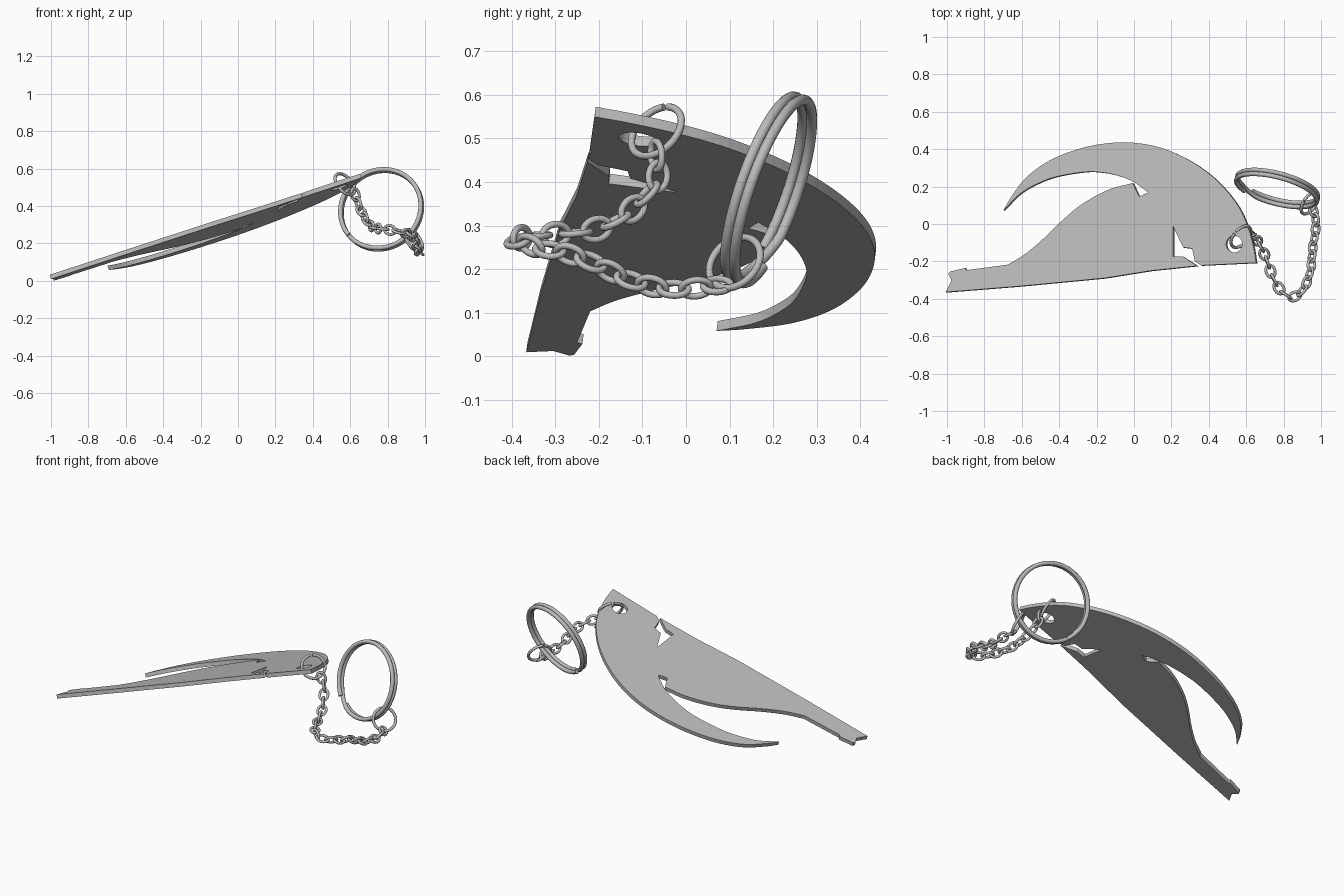
import bpy, bmesh, math
from mathutils import Vector

if "Cube" in bpy.data.objects:
    bpy.data.objects.remove(bpy.data.objects["Cube"])

metal = bpy.data.materials.new("brushed_grey_metal")
metal.diffuse_color = (0.5, 0.5, 0.5, 1)
metal.use_nodes = True
metal.node_tree.nodes["Principled BSDF"].inputs["Base Color"].default_value = metal.diffuse_color


def smooth_path(pts, n=6):
    """Catmull-Rom through the points (2D or 3D)."""
    p = [Vector(q) for q in pts]
    p = [2 * p[0] - p[1]] + p + [2 * p[-1] - p[-2]]
    out = []
    for i in range(1, len(p) - 2):
        a, b, c, d = p[i - 1:i + 3]
        for k in range(n):
            t = k / n
            out.append(0.5 * (2 * b + (c - a) * t + (2 * a - 5 * b + 4 * c - d) * t * t
                              + (3 * b - a - 3 * c + d) * t ** 3))
    return out + [p[-2]]


def curve_mesh(name, splines, dims='3D', bevel=0.0, extrude=0.0):
    """Build a mesh object from (points, cyclic) polylines."""
    cu = bpy.data.curves.new(name + "_curve", 'CURVE')
    cu.dimensions = dims
    cu.fill_mode = 'BOTH' if dims == '2D' else 'FULL'
    cu.bevel_depth, cu.bevel_resolution, cu.extrude = bevel, 3, extrude
    cu.use_fill_caps = bevel > 0
    for pts, cyclic in splines:
        s = cu.splines.new('POLY')
        s.points.add(len(pts) - 1)
        for sp, q in zip(s.points, pts):
            sp.co = (q[0], q[1], q[2] if len(q) > 2 else 0, 1)
        s.use_cyclic_u = cyclic
    tmp = bpy.data.objects.new(name + "_tmp", cu)
    bpy.context.collection.objects.link(tmp)
    dg = bpy.context.evaluated_depsgraph_get()
    me = bpy.data.meshes.new_from_object(tmp.evaluated_get(dg))
    bpy.data.objects.remove(tmp)
    bpy.data.curves.remove(cu)
    me.name = name
    me.materials.clear()
    me.materials.append(metal)
    for f in me.polygons:
        f.use_smooth = dims == '3D'
    ob = bpy.data.objects.new(name, me)
    bpy.context.collection.objects.link(ob)
    return ob


# Bird-shaped plate: outline seen from above
back = smooth_path([(0.66, -0.21), (0.645, -0.12), (0.61, 0.0), (0.55, 0.115), (0.44, 0.24),
                    (0.3, 0.34), (0.15, 0.405), (0, 0.432), (-0.15, 0.427), (-0.3, 0.395),
                    (-0.45, 0.333), (-0.57, 0.245), (-0.65, 0.14), (-0.69, 0.07)])
wing_inner = smooth_path([(-0.685, 0.075), (-0.6, 0.16), (-0.5, 0.217), (-0.4, 0.252),
                          (-0.25, 0.276), (-0.15, 0.271), (-0.06, 0.25), (0.01, 0.219),
                          (0.083, 0.166)])
belly = smooth_path([(0, 0.216), (-0.13, 0.18), (-0.265, 0.107), (-0.37, 0.022),
                     (-0.47, -0.075), (-0.57, -0.16), (-0.666, -0.22)])
tail = [(-0.89, -0.25), (-0.895, -0.238), (-0.976, -0.257), (-0.985, -0.268),
        (-0.968, -0.305), (-1.0, -0.367), (-0.6, -0.335), (-0.15, -0.292), (0.1, -0.252)]
slit = [(0.345, -0.2265), (0.27, -0.177), (0.217, -0.177), (0.217, -0.016), (0.27, -0.128),
        (0.318, -0.134), (0.333, -0.202), (0.366, -0.224)]
outline = back + wing_inner + [(0.035, 0.144)] + belly + tail + slit
hole = [(0.543 + 0.043 * math.cos(i * math.tau / 28), -0.11 + 0.045 * math.sin(i * math.tau / 28))
        for i in range(28)]
T = 0.012
plate = curve_mesh("bird_plate", [(outline, True), (hole, True)], '2D', extrude=T)

# Lean the plate onto its sloping plane
N = Vector((-0.338, 0.128, 1)).normalized()
for v in plate.data.vertices:
    x, y, z = v.co
    v.co = Vector((x, y, 0.30 + 0.338 * x - 0.128 * y)) + N * (z + T)
bm = bmesh.new()
bm.from_mesh(plate.data)
bmesh.ops.remove_doubles(bm, verts=bm.verts, dist=0.0004)
bmesh.ops.recalc_face_normals(bm, faces=bm.faces)
bm.to_mesh(plate.data)
bm.free()


def ring_points(centre, normal, r, start, sweep, count, offset=lambda t: 0.0):
    """Arc about a tilted axis; angle 0 is the highest point."""
    n = Vector(normal).normalized()
    u = (Vector((0, 0, 1)) - n * n.z).normalized()
    v = n.cross(u)
    out = []
    for i in range(count):
        t = i / (count - 1)
        a = math.radians(start + sweep * t)
        out.append(Vector(centre) + r * (math.cos(a) * u + math.sin(a) * v) + n * offset(t))
    return out


# Split key ring: two turns side by side with a short step between
def coil(t):
    return 0.0115 * max(-1, min(1, (t - 0.5) * 40))


curve_mesh("split_ring", [(ring_points((0.765, 0.19, 0.382), (0.243, 0.916, -0.317), 0.2215,
                                       228, 706, 160, coil), False)], bevel=0.0125)

# Jump rings at both ends of the chain
curve_mesh("plate_jump_ring", [(ring_points((0.572, -0.068, 0.516), (0.63, -0.54, 0.56), 0.068,
                                            8, 350, 48), False)], bevel=0.0085)
curve_mesh("key_jump_ring", [(ring_points((0.94, 0.112, 0.215), (0.72, -0.49, 0.49), 0.067,
                                          8, 357, 48), False)], bevel=0.0085)

# Chain: oval links strung along a path, rolled alternately
path = smooth_path([(0.622, -0.07, 0.475), (0.645, -0.065, 0.41), (0.665, -0.1, 0.36),
                    (0.69, -0.145, 0.32), (0.715, -0.21, 0.29), (0.745, -0.29, 0.28),
                    (0.79, -0.36, 0.275), (0.85, -0.39, 0.265), (0.91, -0.34, 0.25),
                    (0.945, -0.24, 0.225), (0.955, -0.13, 0.175), (0.97, -0.04, 0.155),
                    (0.97, 0.04, 0.158), (0.953, 0.085, 0.165)], 10)
length = [0.0]
for a, b in zip(path, path[1:]):
    length.append(length[-1] + (b - a).length)


def at(s):
    for i in range(1, len(path)):
        if length[i] >= s:
            return path[i - 1].lerp(path[i], (s - length[i - 1]) / (length[i] - length[i - 1]))
    return path[-1].copy()


LINKS = 21
links = []
side = Vector((1, -0.3, 0.4))
for k in range(LINKS):
    s = length[-1] * (k + 0.3) / (LINKS - 0.4)
    c = at(s)
    t = (at(min(s + 0.02, length[-1])) - at(max(s - 0.02, 0))).normalized()
    side = (side - t * side.dot(t)).normalized()
    up = t.cross(side)
    roll = math.radians(45 if k % 2 else -45)
    w = math.cos(roll) * up + math.sin(roll) * side
    links.append(([c + t * 0.034 * math.cos(a) + w * 0.024 * math.sin(a)
                   for a in (j * math.tau / 28 for j in range(28))], True))
curve_mesh("chain_links", links, bevel=0.0078)
